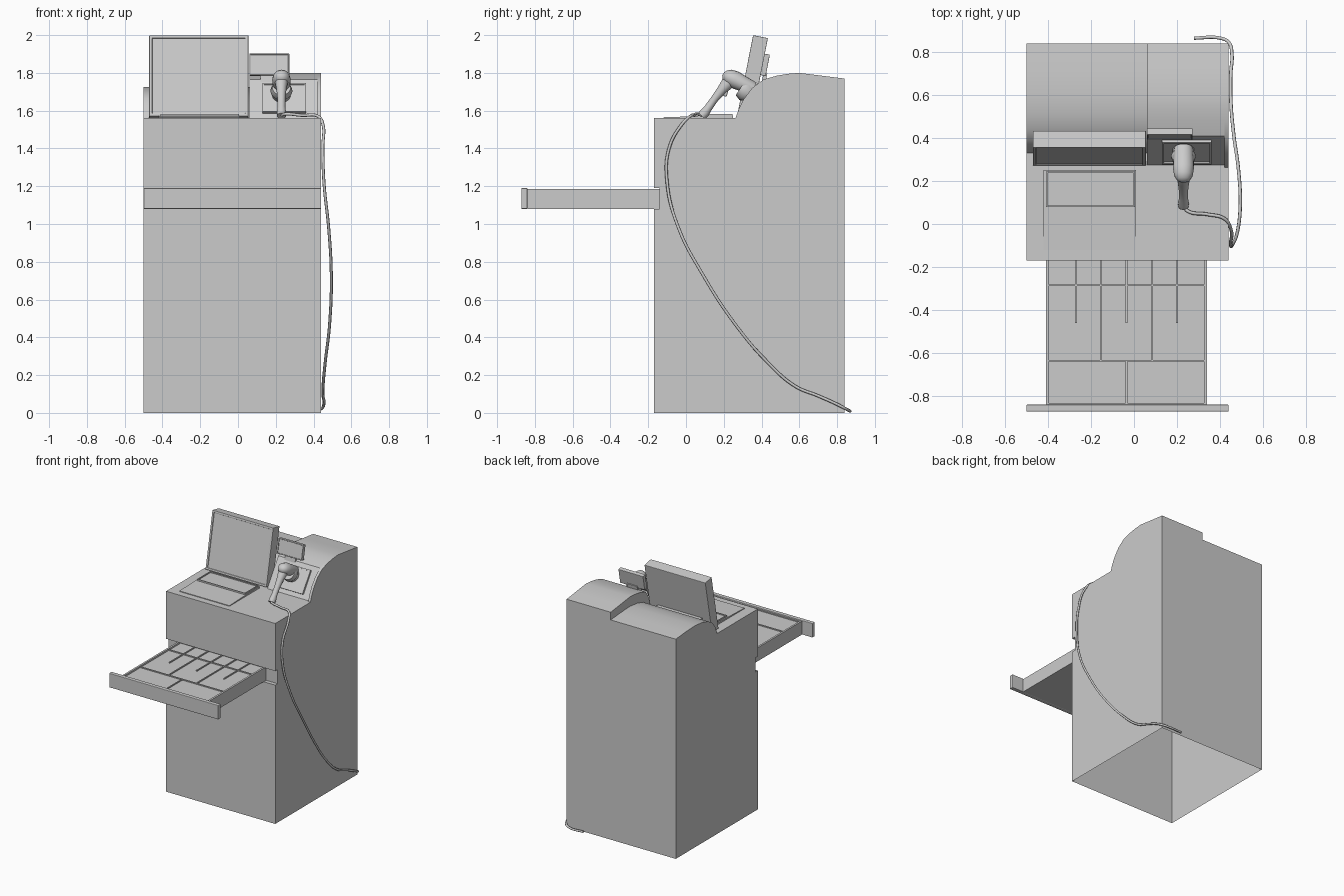
import bpy, bmesh, math
from mathutils import Vector, Matrix

if "Cube" in bpy.data.objects:
    bpy.data.objects.remove(bpy.data.objects["Cube"])

def finish(name, bm, bevel=0, smooth=None):
    bmesh.ops.recalc_face_normals(bm, faces=bm.faces)
    me = bpy.data.meshes.new(name)
    bm.to_mesh(me)
    bm.free()
    ob = bpy.data.objects.new(name, me)
    bpy.context.collection.objects.link(ob)
    if bevel:
        m = ob.modifiers.new("bevel", 'BEVEL')
        m.width, m.segments, m.limit_method = bevel, 2, 'ANGLE'
    if smooth:
        bpy.ops.object.select_all(action='DESELECT')
        ob.select_set(True)
        bpy.context.view_layer.objects.active = ob
        bpy.ops.object.shade_smooth_by_angle(angle=math.radians(smooth))
    return ob

def prism(name, prof, x0, x1, open_bottom=False, smooth=None):
    """Extrude a (y, z) profile along x; the last edge is the bottom."""
    bm = bmesh.new()
    a, b = [[bm.verts.new((x, y, z)) for y, z in prof] for x in (x0, x1)]
    bm.faces.new(a)
    bm.faces.new(b[::-1])
    n = len(prof)
    for i in range(n - 1 if open_bottom else n):
        j = (i + 1) % n
        bm.faces.new((a[i], b[i], b[j], a[j]))
    return finish(name, bm, smooth=smooth)

def box(name, lo, hi, bevel=0, inset=None, tilt=0):
    """Box between corners; inset=(direction, width, depth) sinks one face."""
    lo, hi = Vector(lo), Vector(hi)
    bm = bmesh.new()
    bmesh.ops.create_cube(bm, size=1)
    bmesh.ops.scale(bm, vec=hi - lo, verts=bm.verts)
    if inset:
        bm.normal_update()
        d = Vector(inset[0])
        f = [f for f in bm.faces if f.normal.dot(d) > 0.9]
        bmesh.ops.inset_region(bm, faces=f, thickness=inset[1], depth=0)
        r = bmesh.ops.extrude_face_region(bm, geom=f)
        bmesh.ops.delete(bm, geom=f, context='FACES_ONLY')
        vs = [v for v in r['geom'] if isinstance(v, bmesh.types.BMVert)]
        bmesh.ops.translate(bm, vec=-d * inset[2], verts=vs)
    ob = finish(name, bm, bevel)
    ob.location = (lo + hi) / 2
    ob.rotation_euler.x = math.radians(tilt)
    return ob

def loft(name, x, rings, seg=20):
    """Rounded body along a (y, z) path; each ring is y, z, half width, half depth."""
    bm = bmesh.new()
    loops = []
    for i, (y, z, w, d) in enumerate(rings):
        p, q = rings[max(i - 1, 0)], rings[min(i + 1, len(rings) - 1)]
        t = Vector((0, q[0] - p[0], q[1] - p[1])).normalized()
        n = Vector((0, -t.z, t.y))
        loops.append([bm.verts.new(Vector((x + w * math.cos(k * math.tau / seg), y, z))
                      + n * d * math.sin(k * math.tau / seg)) for k in range(seg)])
    for a, b in zip(loops, loops[1:]):
        for k in range(seg):
            m = (k + 1) % seg
            bm.faces.new((a[k], a[m], b[m], b[k]))
    bm.faces.new(loops[0])
    bm.faces.new(loops[-1])
    return finish(name, bm, smooth=50)

# Cabinet: hollow, open underneath, slot for the drawer across the front
prism("cabinet", [(-.17, 0), (-.17, 1.08), (-.14, 1.08), (-.14, 1.19), (-.17, 1.19),
                  (-.17, 1.56), (.33, 1.56), (.355, 1.62), (.39, 1.665), (.44, 1.695),
                  (.51, 1.715), (.60, 1.725), (.72, 1.72), (.84, 1.71), (.84, 0)],
      -.5, .44, open_bottom=True, smooth=25)

# Taller right housing with flat sloped panel, and the curved end cheek
crown = [(.41, 1.765), (.48, 1.785), (.54, 1.795), (.60, 1.80), (.72, 1.785), (.84, 1.77), (.84, 1.56)]
prism("right_housing", [(.275, 1.56)] + crown, .06, .42, smooth=25)
prism("end_cheek", [(.262, 1.56), (.28, 1.61), (.305, 1.66), (.35, 1.72)] + crown, .42, .44, smooth=25)
box("scanner_panel", (.13, .326, 1.575), (.36, .346, 1.755), inset=((0, -1, 0), .012, .006), tilt=-34)

# Deck ramp and slip printer frame
prism("deck_ramp", [(-.12, 1.56), (-.12, 1.565), (.10, 1.572), (.25, 1.574), (.25, 1.56)], -.42, .01)
box("printer_frame", (-.41, .08, 1.56), (.005, .245, 1.583), inset=((0, 0, 1), .01, .008))

# Main screen, its hinge, and the small customer display
box("monitor", (-.47, .312, 1.558), (.055, .392, 1.996), .006, ((0, -1, 0), .022, .006), -11.2)
box("monitor_hinge", (-.40, .33, 1.56), (-.02, .42, 1.67))
box("customer_display", (.06, .403, 1.785), (.272, .433, 1.90), .005, ((0, -1, 0), .008, .004), -11.2)
box("display_stem", (.12, .405, 1.74), (.21, .425, 1.80), tilt=-11.2)

# Open cash drawer
box("drawer_tray", (-.41, -.84, 1.08), (.34, -.14, 1.172))
box("drawer_front", (-.5, -.872, 1.08), (.44, -.84, 1.19), .004)
for side, x in (("left", -.41), ("right", .325)):
    box("drawer_rim_" + side, (x, -.84, 1.165), (x + .015, -.14, 1.185))
for i, (x, y0, y1) in enumerate([(-.27, -.46, -.14), (-.155, -.635, -.14), (-.035, -.46, -.14),
                                 (.085, -.635, -.14), (.2, -.46, -.14), (-.035, -.84, -.635)]):
    box(f"drawer_divider_{i}", (x - .004, y0, 1.165), (x + .004, y1, 1.18))
for i, y in enumerate((-.285, -.635, -.836)):
    box(f"drawer_crossbar_{i}", (-.395, y - .004, 1.165), (.325, y + .004, 1.18))

# Hand scanner resting in a round cradle
X = .23
loft("scanner_handle", X, [(.083, 1.572, .024, .024), (.10, 1.59, .025, .026), (.118, 1.615, .021, .021),
                           (.15, 1.66, .021, .020), (.19, 1.71, .026, .026), (.225, 1.75, .034, .036),
                           (.24, 1.775, .03, .03)])
loft("scanner_head", X, [(.197, 1.795, .012, .010), (.205, 1.79, .03, .026), (.225, 1.78, .043, .041),
                         (.26, 1.763, .049, .047), (.30, 1.743, .047, .042), (.34, 1.722, .045, .04),
                         (.355, 1.714, .042, .038)])
box("scanner_trigger", (X - .01, .203, 1.675), (X + .01, .222, 1.725), .005, tilt=-15)
loft("scanner_cradle", X, [(.29, 1.722, .048, .048), (.315, 1.705, .058, .058),
                           (.33, 1.695, .05, .05), (.36, 1.675, .05, .05)], 24)

# Cable from the handle down the right side and round the back
pts = [(.23, .085, 1.575), (.25, .06, 1.582), (.34, .045, 1.575), (.42, .025, 1.572), (.449, -.02, 1.53),
       (.449, -.09, 1.40), (.455, -.10, 1.22), (.48, -.04, .98), (.494, .09, .73), (.485, .26, .47),
       (.462, .43, .27), (.45, .58, .14), (.45, .70, .09), (.455, .79, .05),
       (.44, .845, .022), (.40, .864, .012), (.28, .864, .011)]
cu = bpy.data.curves.new("scanner_cable", 'CURVE')
cu.dimensions, cu.bevel_depth, cu.bevel_resolution, cu.resolution_u = '3D', .008, 2, 8
cu.use_fill_caps = True
sp = cu.splines.new('BEZIER')
sp.bezier_points.add(len(pts) - 1)
for b, p in zip(sp.bezier_points, pts):
    b.co = p
    b.handle_left_type = b.handle_right_type = 'AUTO'
cable = bpy.data.objects.new("scanner_cable", cu)
bpy.context.collection.objects.link(cable)
bpy.ops.object.select_all(action='DESELECT')
cable.select_set(True)
bpy.context.view_layer.objects.active = cable
bpy.ops.object.convert(target='MESH')
